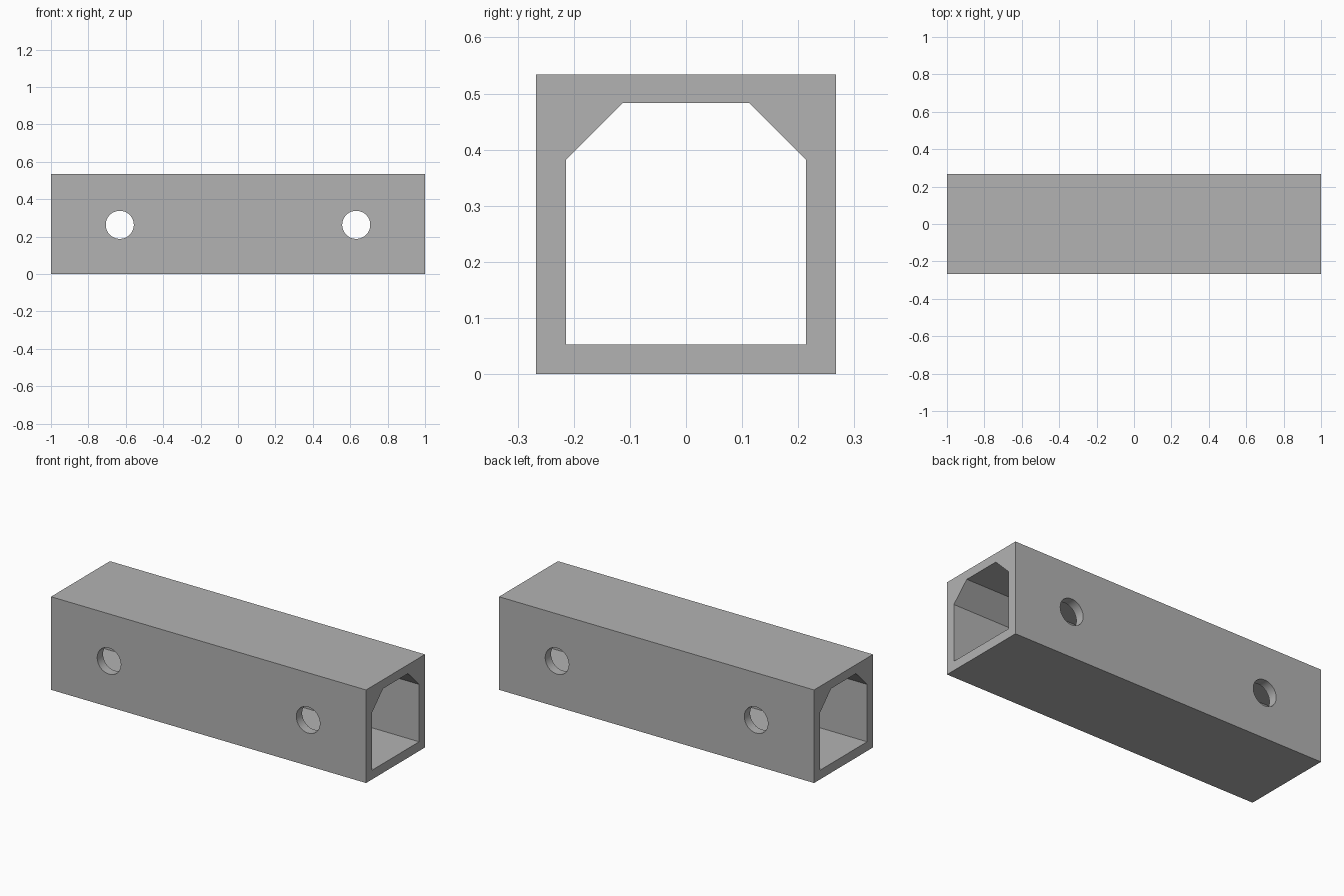
import bpy
import bmesh
import math

cube = bpy.data.objects.get("Cube")
if cube:
    bpy.data.objects.remove(cube, do_unlink=True)

LENGTH, WIDTH, HEIGHT = 2.0, 0.534, 0.534
INNER_Y, INNER_LOW, INNER_TOP, CHAMFER = 0.214, 0.053, 0.483, 0.101
HOLE_X, HOLE_Z, HOLE_R = 0.632, 0.263, 0.075

grey = bpy.data.materials.new("plain grey")
grey.use_nodes = True
colour = (0.45, 0.45, 0.45, 1)
grey.diffuse_color = colour
grey.node_tree.nodes["Principled BSDF"].inputs["Base Color"].default_value = colour


def extrude_x(name, profile, length):
    """Solid made from a (y, z) profile, centred along x."""
    bm = bmesh.new()
    face = bm.faces.new([bm.verts.new((-length / 2, y, z)) for y, z in profile])
    moved = bmesh.ops.extrude_face_region(bm, geom=[face])["geom"]
    verts = [g for g in moved if isinstance(g, bmesh.types.BMVert)]
    bmesh.ops.translate(bm, verts=verts, vec=(length, 0, 0))
    bmesh.ops.recalc_face_normals(bm, faces=bm.faces)
    mesh = bpy.data.meshes.new(name)
    bm.to_mesh(mesh)
    bm.free()
    mesh.materials.append(grey)
    obj = bpy.data.objects.new(name, mesh)
    bpy.context.collection.objects.link(obj)
    return obj


# Square outer beam
w = WIDTH / 2
beam = extrude_x("hollow_beam", [(-w, 0), (w, 0), (w, HEIGHT), (-w, HEIGHT)], LENGTH)

# Channel through the length, with chamfered upper corners
half = [(INNER_Y, INNER_LOW), (INNER_Y, INNER_TOP - CHAMFER), (INNER_Y - CHAMFER, INNER_TOP)]
channel = half + [(-y, z) for y, z in reversed(half)]
cutters = [extrude_x("channel_cutter", channel, LENGTH + 0.2)]

# Round cross holes through both side walls
for side in (-1, 1):
    bpy.ops.mesh.primitive_cylinder_add(
        vertices=48, radius=HOLE_R, depth=WIDTH * 2,
        location=(side * HOLE_X, 0, HOLE_Z), rotation=(math.pi / 2, 0, 0))
    hole = bpy.context.object
    hole.name = "hole_cutter"
    hole.data.materials.append(grey)
    cutters.append(hole)

# Cut the beam and remove the cutters
bpy.ops.object.select_all(action="DESELECT")
bpy.context.view_layer.objects.active = beam
beam.select_set(True)
for cutter in cutters:
    mod = beam.modifiers.new("cut", "BOOLEAN")
    mod.operation = "DIFFERENCE"
    mod.solver = "EXACT"
    mod.object = cutter
    bpy.ops.object.modifier_apply(modifier=mod.name)
    bpy.data.objects.remove(cutter, do_unlink=True)

bpy.ops.object.shade_smooth_by_angle(angle=math.radians(30))
